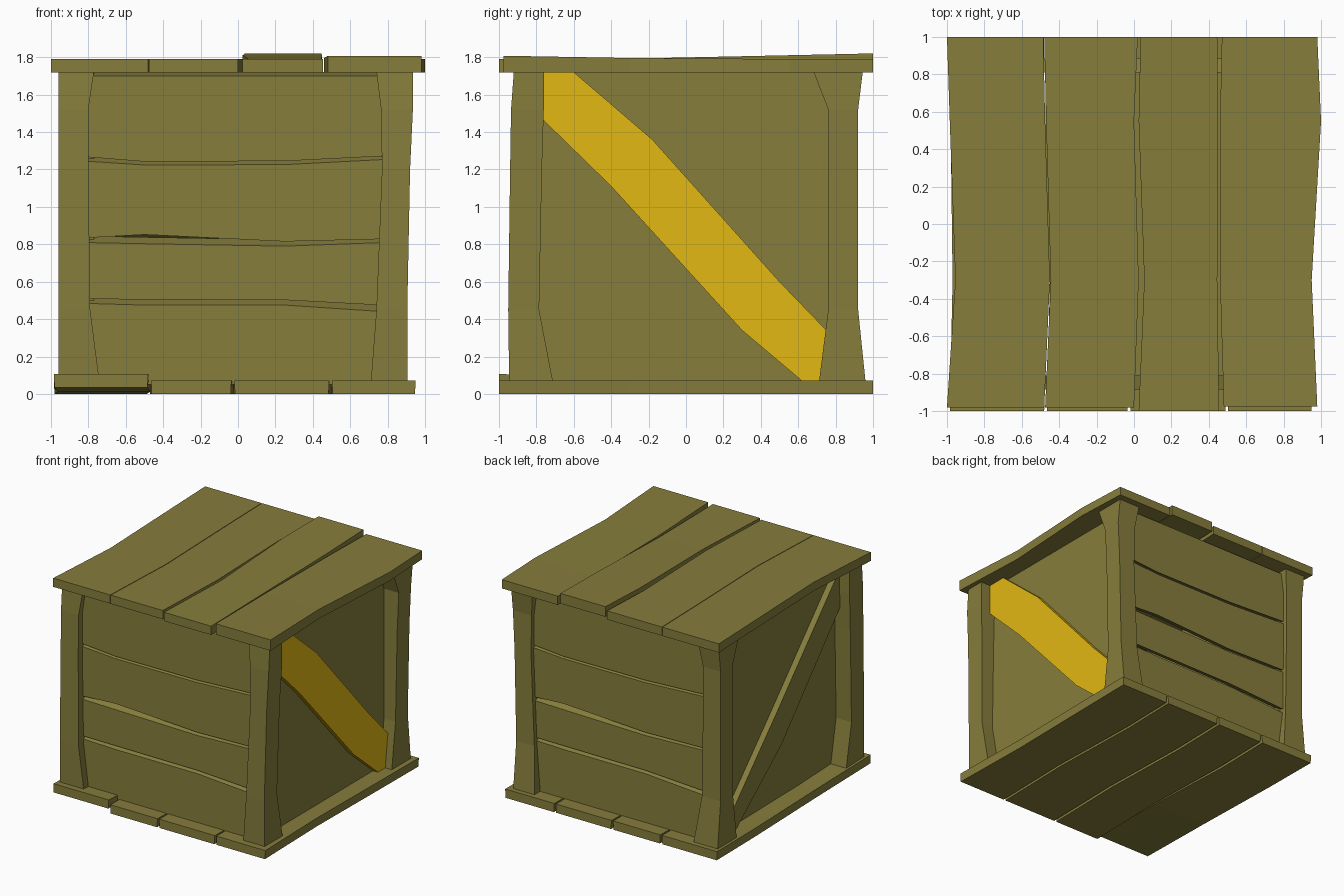
import bpy, bmesh

if "Cube" in bpy.data.objects:
    bpy.data.objects.remove(bpy.data.objects["Cube"])


def material(name, rgb):
    m = bpy.data.materials.new(name)
    m.diffuse_color = (*rgb, 1)
    m.use_nodes = True
    m.node_tree.nodes["Principled BSDF"].inputs["Base Color"].default_value = m.diffuse_color
    return m


OLIVE = material("olive_wood", (0.238, 0.206, 0.045))
YELLOW = material("yellow_wood", (0.76, 0.48, 0.007))


def loft(name, rings, mat=OLIVE):
    """Closed flat-faced solid through a row of four-point rings."""
    bm = bmesh.new()
    loops = [[bm.verts.new(p) for p in ring] for ring in rings]
    for a, b in zip(loops, loops[1:]):
        for i in range(4):
            j = (i + 1) % 4
            bm.faces.new((a[i], a[j], b[j], b[i]))
    bm.faces.new(loops[0])
    bm.faces.new(loops[-1])
    bmesh.ops.recalc_face_normals(bm, faces=bm.faces)
    mesh = bpy.data.meshes.new(name)
    bm.to_mesh(mesh)
    bm.free()
    mesh.materials.append(mat)
    obj = bpy.data.objects.new(name, mesh)
    bpy.context.collection.objects.link(obj)
    return obj


def deck_plank(name, ys, left, right, z, lift_front=0, lift_back=0, under=1.0, taper=0):
    """Plank along y with wavy edges; ends may be raised, underside may be narrower."""
    rings = []
    for y, a, b in zip(ys, left, right):
        lift = lift_front * max(0, -y) + lift_back * max(0, y + 0.4) / 1.4
        lo, hi = z + lift * under, z + 0.072 + lift
        rings.append([(a + taper, y, lo), (b - taper, y, lo), (b, y, hi), (a, y, hi)])
    loft(name, rings)


# Lid planks: start y, left edge, right edge, raised ends, share of lift below
lid = [
    (-0.98, (-1.0, -0.955, -0.985, -1.0), (-0.48, -0.45, -0.475, -0.485), 0, 0, 1),
    (-0.98, (-0.475, -0.445, -0.47, -0.48), (0.0, 0.025, 0.0, 0.02), 0, 0, 1),
    (-1.0, (0.025, 0.055, 0.025, 0.035), (0.455, 0.445, 0.45, 0.445), 0, 0.03, 0.6),
    (-0.975, (0.48, 0.46, 0.46, 0.47), (0.98, 0.95, 1.0, 0.98), 0.018, 0, 0),
]
for i, (y0, left, right, lf, lb, under) in enumerate(lid):
    deck_plank(f"lid_plank_{i + 1}", (y0, -0.3, 0.55, 1.0), left, right, 1.718, lf, lb, under)

# Floor planks: the seams wander, the outer edges only bend inwards
seam = (0, 0.015, -0.01, 0)
inward = (0, 0.015, 0.005, 0)
floor = [(-0.985, -0.48, 0.035), (-0.465, -0.035, 0), (-0.02, 0.488, 0), (0.502, 0.95, 0)]
for i, (a, b, lf) in enumerate(floor):
    left = [a + w for w in (inward if i == 0 else seam)]
    right = [b - w for w in inward] if i == 3 else [b + w for w in seam]
    deck_plank(f"floor_plank_{i + 1}", (-1.0, -0.3, 0.5, 1.0), left, right, 0, lf, taper=0.004)

# Corner posts: (outer, inner) at each height
heights = (0.06, 0.45, 1.2, 1.52, 1.725)
post_x = {
    "left": ((-0.96, -0.74), (-0.96, -0.79), (-0.96, -0.80), (-0.96, -0.80), (-0.96, -0.77)),
    "right": ((0.905, 0.71), (0.905, 0.74), (0.92, 0.77), (0.935, 0.765), (0.935, 0.74)),
}
post_y = {
    "front": ((-0.945, -0.71), (-0.95, -0.785), (-0.94, -0.77), (-0.935, -0.76), (-0.92, -0.76)),
    "back": ((0.96, 0.71), (0.92, 0.76), (0.92, 0.76), (0.92, 0.76), (0.945, 0.68)),
}
for sx, xs in post_x.items():
    for sy, ys in post_y.items():
        loft(f"{sy}_{sx}_post",
             [[(xo, yo, z), (xi, yo, z), (xi, yi, z), (xo, yi, z)]
              for z, (xo, xi), (yo, yi) in zip(heights, xs, ys)])

# Front and back walls: bottom and top edge of each board, tops sloping up inwards
wall_x = (-0.85, -0.5, 0.25, 0.85)
boards = [
    ((0.05,) * 4, (0.485, 0.475, 0.475, 0.435)),
    ((0.508, 0.505, 0.502, 0.47), (0.81, 0.803, 0.79, 0.812)),
    ((0.832, 0.852, 0.815, 0.83), (1.247, 1.224, 1.226, 1.257)),
    ((1.27, 1.242, 1.245, 1.275), (1.70,) * 4),
]
for side, s in (("front", -1), ("back", 1)):
    for i, (low, high) in enumerate(boards):
        rise = 0.035 if i < 3 else 0.02
        rings = [[(-s * x, s * 0.885, lo), (-s * x, s * 0.885, hi),
                  (-s * x, s * 0.81, hi + rise), (-s * x, s * 0.81, lo + 0.035)]
                 for x, lo, hi in zip(wall_x, low, high)]
        loft(f"{side}_board_{i + 1}", rings)

# Flat side panels set back between the posts
for side, inner, outer in (("left", -0.77, -0.82), ("right", 0.76, 0.80)):
    loft(f"{side}_panel",
         [[(x, -0.85, 0.05), (x, 0.85, 0.05), (x, 0.85, 1.72), (x, -0.85, 1.72)]
          for x in (inner, outer)])


def brace(name, upper, lower, x_in, x_out, mat):
    loft(name, [[(x_in, *u), (x_out, *u), (x_out, *l), (x_in, *l)]
                for u, l in zip(upper, lower)], mat)


# Diagonal braces: upper and lower edge as (y, z)
brace("right_brace",
      ((-0.60, 1.72), (-0.18, 1.36), (0.50, 0.60), (0.78, 0.31)),
      ((-0.80, 1.50), (-0.40, 1.11), (0.30, 0.34), (0.62, 0.07)),
      0.79, 0.845, YELLOW)
brace("right_brace_top_end", ((-0.80, 1.72), (-0.60, 1.72)),
      ((-0.80, 1.50), (-0.80, 1.50)), 0.79, 0.845, YELLOW)
brace("right_brace_bottom_end", ((0.78, 0.31), (0.78, 0.07)),
      ((0.62, 0.07), (0.62, 0.07)), 0.79, 0.845, YELLOW)
brace("left_brace",
      ((-0.78, 1.715), (-0.68, 1.61), (0.05, 0.84), (0.78, 0.09)),
      ((-0.85, 1.48), (-0.79, 1.41), (0.0, 0.54), (0.60, 0.06)),
      -0.80, -0.87, OLIVE)
